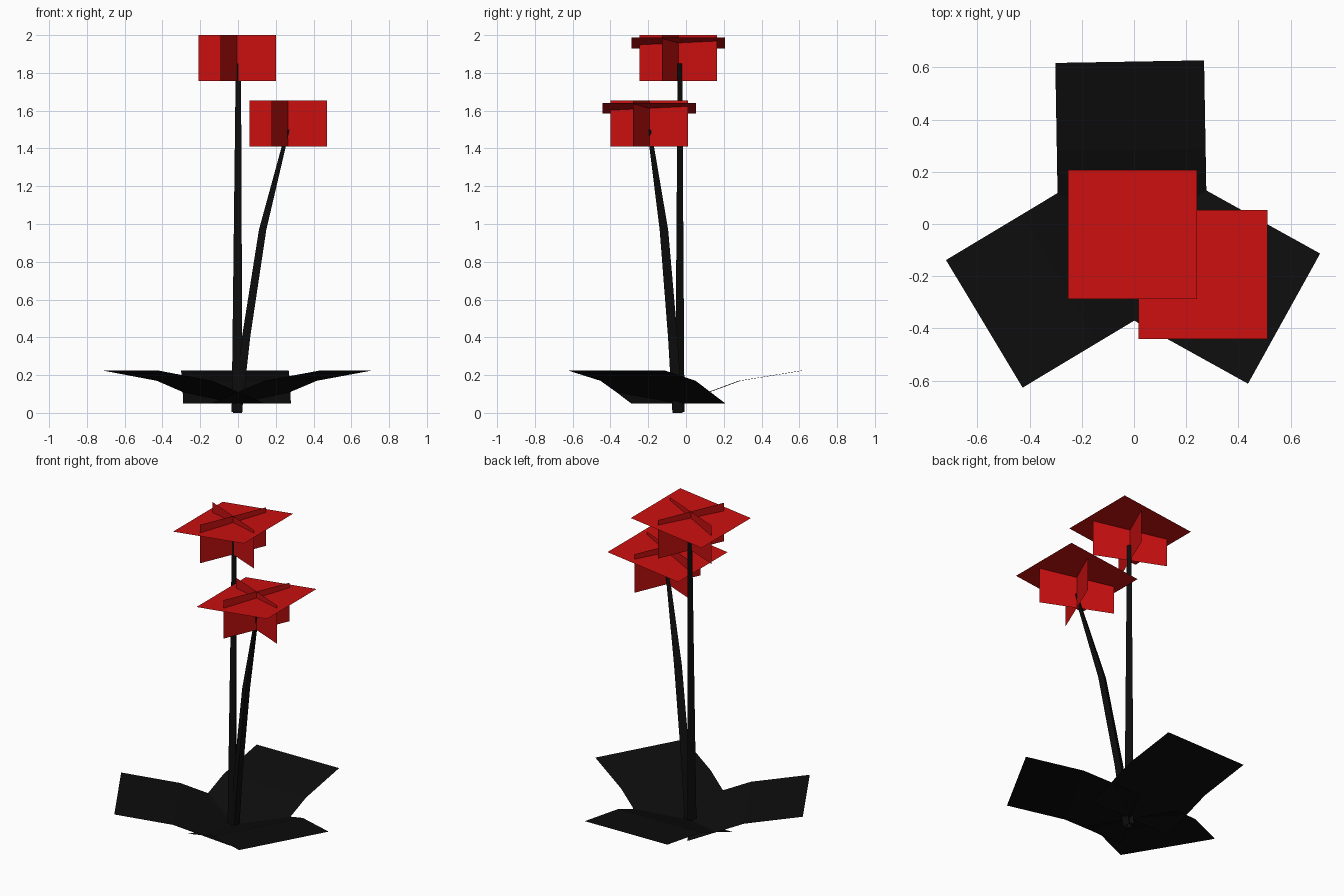
import bpy
from math import cos, sin, radians, pi

if "Cube" in bpy.data.objects:
    bpy.data.objects.remove(bpy.data.objects["Cube"])

CX, CY = -0.005, -0.041


def material(name, color):
    m = bpy.data.materials.new(name)
    m.diffuse_color = color
    m.use_nodes = True
    m.node_tree.nodes["Principled BSDF"].inputs["Base Color"].default_value = m.diffuse_color
    return m


red = material("petal_red", (0.6, 0.005, 0.005, 1))
black = material("leaf_black", (0.004, 0.004, 0.004, 1))


def add(name, verts, faces, mat):
    me = bpy.data.meshes.new(name)
    me.from_pydata(verts, [], faces)
    me.materials.append(mat)
    ob = bpy.data.objects.new(name, me)
    bpy.context.collection.objects.link(ob)
    return ob


# Three-sided tapering stem swept along a path of (x, y, z, radius)
def stem(name, path, apex):
    verts = [(x + r * cos(apex + k * 2 * pi / 3), y + r * sin(apex + k * 2 * pi / 3), z)
             for x, y, z, r in path for k in range(3)]
    faces = [(i * 3 + k, i * 3 + (k + 1) % 3, i * 3 + 3 + (k + 1) % 3, i * 3 + 3 + k)
             for i in range(len(path) - 1) for k in range(3)]
    add(name, verts, faces, black)


# Flower: tilted square card plus two crossed upright cards
def flower(name, x, y, top):
    h = 0.247
    add(name + "_top_petal",
        [(x - h, y - h, top - 0.07), (x + h, y - h, top - 0.013),
         (x + h, y + h, top - 0.013), (x - h, y + h, top - 0.07)],
        [(0, 1, 2, 3)], red)
    for i, (dx, dy) in enumerate([(0.205, -0.087), (0.087, 0.205)]):
        add(f"{name}_upright_petal_{i + 1}",
            [(x - dx, y - dy, top - 0.243), (x + dx, y + dy, top - 0.243),
             (x + dx, y + dy, top), (x - dx, y - dy, top)],
            [(0, 1, 2, 3)], red)


# Bent leaf strip radiating from the base
def leaf(name, angle):
    c, s, w = cos(angle), sin(angle), 0.285
    verts = [(CX + r * c - e * s, CY + r * s + e * c, z)
             for r, z in [(0, 0.05), (0.325, 0.17), (0.663, 0.225)] for e in (w, -w)]
    add(name, verts, [(0, 1, 3, 2), (2, 3, 5, 4)], black)


stem("tall_stem", [(CX, CY, 0.005, 0.033), (0.002, -0.036, 1.85, 0.016)], pi / 2)
stem("bent_stem", [(0.005, -0.045, 0, 0.031), (0.05, -0.07, 0.4, 0.029),
                   (0.137, -0.117, 0.97, 0.026), (0.268, -0.195, 1.5, 0.012)], pi)
flower("tall_flower", CX, CY, 2.0)
flower("short_flower", 0.265, -0.194, 1.654)
for i in range(3):
    leaf(f"leaf_{i + 1}", radians(91 + 120 * i))
